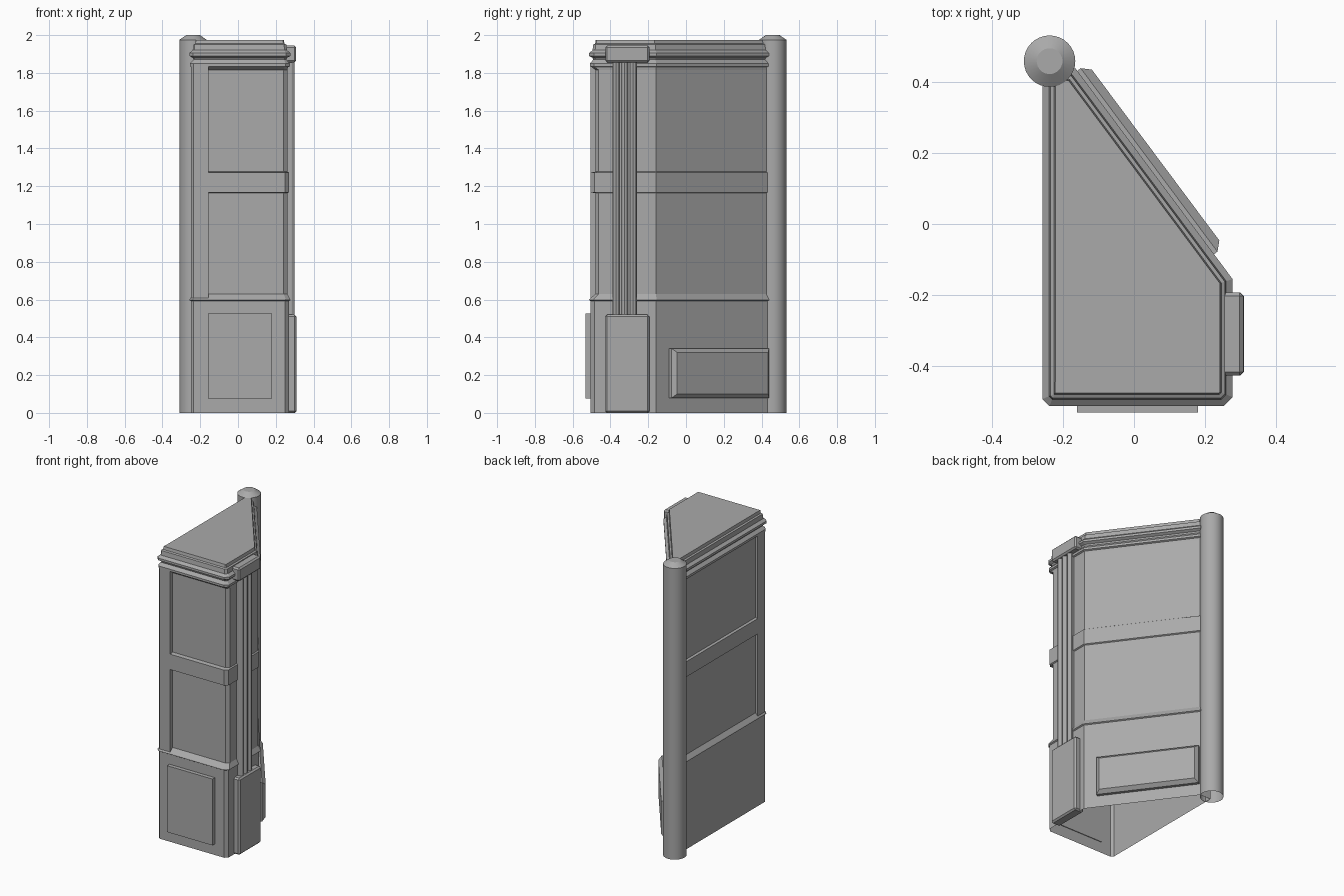
import bpy, bmesh, math
from mathutils import Vector, Matrix

cube = bpy.data.objects.get("Cube")
if cube:
    bpy.data.objects.remove(cube, do_unlink=True)

stone = bpy.data.materials.new("grey_stone")
stone.use_nodes = True
stone.diffuse_color = (0.4, 0.4, 0.4, 1)
stone.node_tree.nodes["Principled BSDF"].inputs["Base Color"].default_value = stone.diffuse_color


def finish(name, bm):
    bmesh.ops.recalc_face_normals(bm, faces=bm.faces)
    mesh = bpy.data.meshes.new(name)
    bm.to_mesh(mesh)
    bm.free()
    mesh.materials.append(stone)
    obj = bpy.data.objects.new(name, mesh)
    bpy.context.collection.objects.link(obj)
    return obj


def offset(poly, d):
    """Push a counter-clockwise outline outward by d with mitred corners."""
    out = []
    for i, p in enumerate(poly):
        p = Vector(p)
        a = (p - Vector(poly[i - 1])).normalized()
        b = (Vector(poly[(i + 1) % len(poly)]) - p).normalized()
        na, nb = Vector((a.y, -a.x)), Vector((b.y, -b.x))
        out.append(p + (na + nb) * d / (1 + na.dot(nb)))
    return out


def loft(name, layers, bottom=True, matrix=Matrix()):
    """Skin a stack of (outline, height) layers."""
    bm = bmesh.new()
    rings = [[bm.verts.new((*p, z)) for p in outline] for outline, z in layers]
    n = len(rings[0])
    for lo, hi in zip(rings, rings[1:]):
        for i in range(n):
            bm.faces.new((lo[i], lo[(i + 1) % n], hi[(i + 1) % n], hi[i]))
    bm.faces.new(rings[-1])
    if bottom:
        bm.faces.new(rings[0][::-1])
    bm.transform(matrix)
    return finish(name, bm)


def block(name, lo, hi, bevel=0.0):
    """Box between two corners, with bevelled edges if asked."""
    lo, hi = Vector(lo), Vector(hi)
    bm = bmesh.new()
    bmesh.ops.create_cube(bm, size=1)
    for v in bm.verts:
        v.co = (lo + hi) / 2 + v.co * (hi - lo)
    if bevel:
        bmesh.ops.bevel(bm, geom=bm.edges[:], offset=bevel, segments=1, affect='EDGES')
    return finish(name, bm)


# Plan: straight left side and front, slanted back right side
plan = [(-0.25, -0.49), (-0.235, -0.505), (0.25, -0.505), (0.27, -0.485),
        (0.27, -0.158), (-0.17, 0.432), (-0.25, 0.432)]
# The shaft is set back deeper at the front than on the slanted side
shaft = [(-0.235, -0.464), (-0.22, -0.479), (0.242, -0.479), (0.262, -0.462),
         (0.262, -0.16), (-0.176, 0.427), (-0.235, 0.427)]

# Plinth, recessed shaft and moulded cornice in one shell, open below
plinth = [(0, 0), (0, 0.592), (0.008, 0.597), (0.006, 0.603)]
cornice = [(-0.006, 1.83), (0.004, 1.835), (0.004, 1.85), (-0.014, 1.87),
           (-0.01, 1.88), (0.008, 1.89), (0.008, 1.905), (-0.01, 1.92),
           (-0.014, 1.95), (-0.024, 1.955), (-0.028, 1.975)]
loft("body", [(offset(plan, d), z) for d, z in plinth]
     + [(shaft, 0.63), (shaft, 1.815)]
     + [(offset(plan, d), z) for d, z in cornice], bottom=False)

# Belt around the middle of the shaft
loft("middle_band", [(shaft, 1.163), (plan, 1.168), (plan, 1.272), (shaft, 1.277)])

# Corner post at the front
post = plan[:2] + [(-0.155, -0.505), (-0.155, -0.41), (-0.25, -0.41)]
loft("corner_post", [(post, 0.6), (post, 1.835)])

# Raised panel on the front of the plinth
block("front_panel", (-0.16, -0.5315, 0.075), (0.18, -0.5, 0.525))

# Raised panel with chamfered rim along the slanted side
start, end = Vector((*plan[4], 0)), Vector((*plan[5], 0))
along = (end - start).normalized()
up = Vector((0, 0, 1))
frame = Matrix((along, up, along.cross(up))).transposed().to_4x4()
frame.translation = start
rim = [(0.085, 0.078), (0.73, 0.078), (0.73, 0.342), (0.085, 0.342)]
loft("slanted_panel", [(rim, -0.02), (rim, 0.02), (offset(rim, -0.022), 0.043)], matrix=frame)

# Fluted pilaster on the left side
block("pilaster_base", (0.24, -0.427, 0), (0.31, -0.193, 0.52), 0.01)
block("pilaster_cap", (0.24, -0.427, 1.855), (0.308, -0.193, 1.945), 0.01)
block("pilaster_back", (0.24, -0.39, 0.5), (0.28, -0.26, 1.87))
for i, y in enumerate((-0.37, -0.325, -0.28)):
    rib = [(0.272 + 0.027 * math.sin(a), y - 0.019 * math.cos(a))
           for a in (math.pi * k / 6 for k in range(7))]
    loft(f"pilaster_rib_{i + 1}", [(rib, 0.5), (rib, 1.87)])

# Round column at the back corner with a tapered top
circle = [(-0.238 + 0.0725 * math.cos(math.tau * k / 32),
           0.459 + 0.0725 * math.sin(math.tau * k / 32)) for k in range(32)]
column = loft("back_column", [(circle, 0), (circle, 1.975), (offset(circle, -0.036), 2.0)],
              bottom=False)
bpy.ops.object.select_all(action='DESELECT')
column.select_set(True)
bpy.context.view_layer.objects.active = column
bpy.ops.object.shade_smooth_by_angle(angle=math.radians(25))
